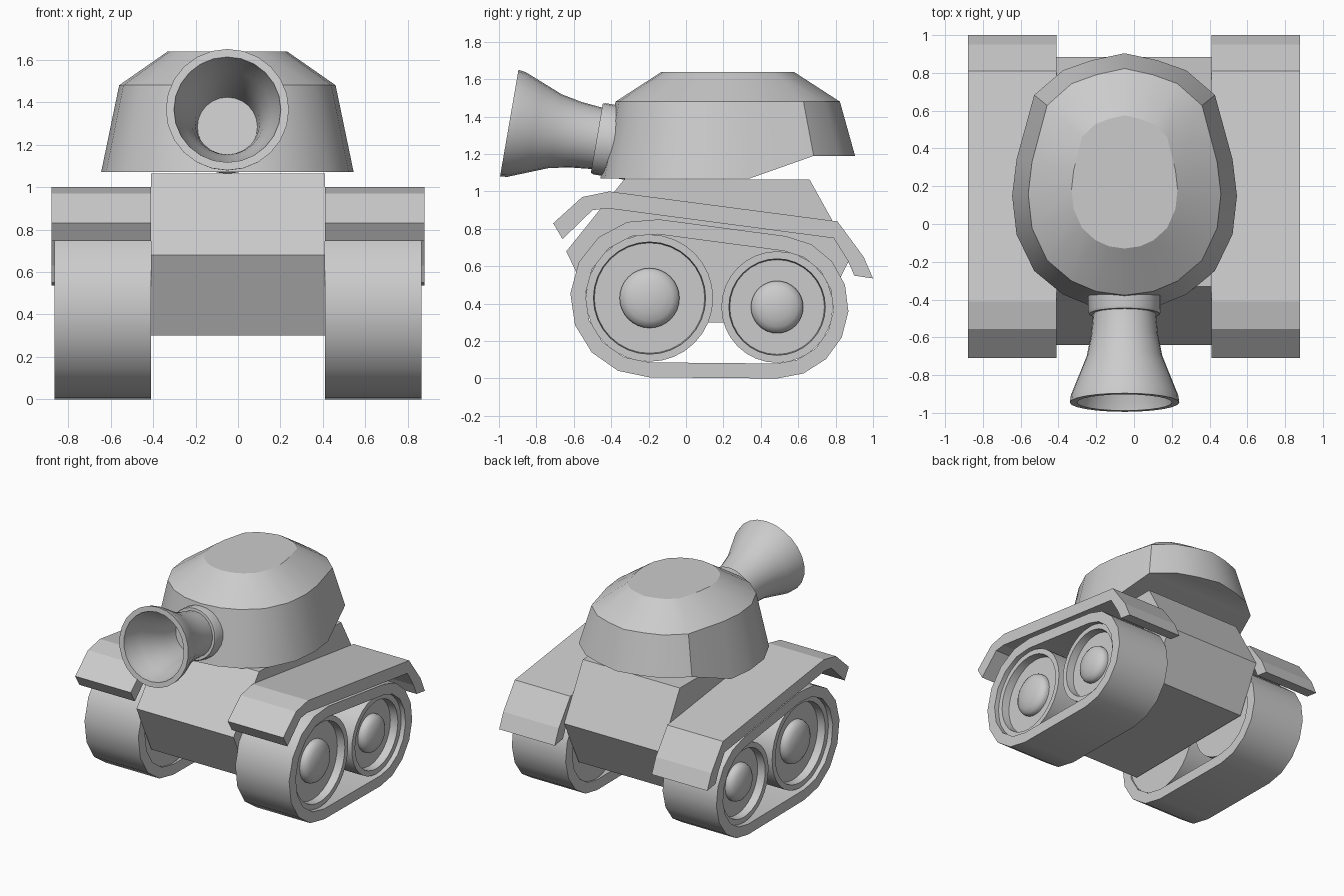
import bpy, bmesh
from math import sin, cos, radians, pi
from mathutils import Matrix, Vector

if "Cube" in bpy.data.objects:
    bpy.data.objects.remove(bpy.data.objects["Cube"])


def make(name, verts, faces, mirror=False, smooth=0):
    bm = bmesh.new()
    vs = [bm.verts.new(v) for v in verts]
    for f in faces:
        bm.faces.new([vs[i] for i in f])
    bmesh.ops.remove_doubles(bm, verts=bm.verts, dist=1e-5)
    bmesh.ops.recalc_face_normals(bm, faces=bm.faces)
    me = bpy.data.meshes.new(name)
    bm.to_mesh(me)
    bm.free()
    ob = bpy.data.objects.new(name, me)
    bpy.context.collection.objects.link(ob)
    if smooth:
        bpy.ops.object.select_all(action='DESELECT')
        ob.select_set(True)
        bpy.context.view_layer.objects.active = ob
        bpy.ops.object.shade_smooth_by_angle(angle=radians(smooth))
    if mirror:
        ob.modifiers.new("mirror", 'MIRROR')
    return ob


def slab(name, profile, x0, x1, mirror=False):
    """Extrude a (y, z) outline from x0 to x1."""
    n = len(profile)
    verts = [(x, y, z) for x in (x0, x1) for y, z in profile]
    faces = [range(n), range(n, 2 * n)]
    faces += [(i, (i + 1) % n, n + (i + 1) % n, n + i) for i in range(n)]
    return make(name, verts, faces, mirror)


def bridge(loops, n):
    """Quads joining consecutive rings of n vertices."""
    return [(k * n + i, k * n + (i + 1) % n, (k + 1) * n + (i + 1) % n, (k + 1) * n + i)
            for k in range(loops - 1) for i in range(n)]


def lathe(name, profile, matrix, n, mirror=False):
    """Revolve (axial, radius) points around local x; both ends are capped."""
    verts = [matrix @ Vector((a, r * cos(2 * pi * i / n), r * sin(2 * pi * i / n)))
             for a, r in profile for i in range(n)]
    k = len(profile)
    faces = bridge(k, n) + [range(n), range((k - 1) * n, k * n)]
    return make(name, verts, faces, mirror, 32)


# Hull
slab("hull", [(-.64, .68), (-.33, 1.065), (.66, 1.065), (.885, .66), (.71, .3), (-.46, .3)],
     -.41, .41)

# Fenders
slab("fenders", [(-.71, .83), (-.555, .97), (-.41, 1.0), (.81, .84), (.95, .65), (1.0, .535),
                 (.9, .55), (.865, .63), (.79, .75), (-.42, .91), (-.5, .9), (-.66, .745)],
     .41, .88, True)

# Tracks: a belt wrapped round both wheels
WHEELS = [("front", -.195, .43, .34, .16), ("rear", .487, .382, .298, .14)]


def belt(extra):
    pts = []
    for (_, cy, cz, r, _), a0, a1 in zip(WHEELS, (83, -90), (270, 83)):
        for i in range(9):
            a = radians(a0 + (a1 - a0) * i / 8)
            pts.append((cy + (r + extra) * cos(a), max(0, cz + (r + extra) * sin(a))))
    return pts


outer, inner = belt(.084), belt(.004)
n = len(outer)
rings = [(outer, .41), (outer, .865), (inner, .865), (inner, .41), (outer, .41)]
make("tracks", [(x, y, z) for pts, x in rings for y, z in pts], bridge(5, n), True, 32)

# Wheels with raised rim, recessed disc and domed hub
for tag, cy, cz, r, hub in WHEELS:
    prof = [(.42, r), (.83, r), (.83, r - .04), (.77, r - .045), (.77, hub)]
    prof += [(.79 + .06 * sin(radians(a)), hub * cos(radians(a))) for a in (0, 20, 40, 60, 80)]
    lathe(tag + "_wheels", prof, Matrix.Translation((0, cy, cz)), 32, True)

# Turret: one egg-shaped ring, scaled for base, shoulder and roof
half = [(0, .6), (.15, .567), (.28, .52), (.41, .405), (.49, .105), (.51, -.065),
        (.49, -.245), (.41, -.415), (.28, -.525), (.15, -.58), (0, -.6)]
ring = half + [(-x, y) for x, y in half[-2:0:-1]]
verts = []
for sx, sy, z in ((1.167, 1.135, 1.07), (1, 1, 1.48), (.55, .588, 1.64)):
    for i, (x, y) in enumerate(ring):
        raised = z < 1.1 and (i <= 3 or i >= 17)
        verts.append((x * sx - .05, y * sy + .223, 1.19 if raised else z))
faces = bridge(3, 20) + [range(40, 60), (17, 18, 19, 0, 1, 2, 3), (3, 4, 16, 17), range(4, 17)]
make("turret", verts, faces, smooth=32)

# Flared gun barrel and collar, tilted up; local x runs back from the muzzle
tilt = Matrix.Translation((-.05, -.945, 1.365)) @ Matrix.Rotation(radians(-9.8), 4, 'X') \
    @ Matrix.Rotation(radians(90), 4, 'Z')
lathe("gun_barrel", [(.55, .165), (.47, .167), (.36, .178), (.25, .2), (.14, .244), (.04, .284),
                     (0, .29), (0, .252), (.04, .245), (.14, .208), (.25, .172), (.36, .152),
                     (.48, .141)], tilt, 24)
lathe("gun_collar", [(.475, .16), (.475, .187), (.49, .193), (.66, .193)], tilt, 24)
